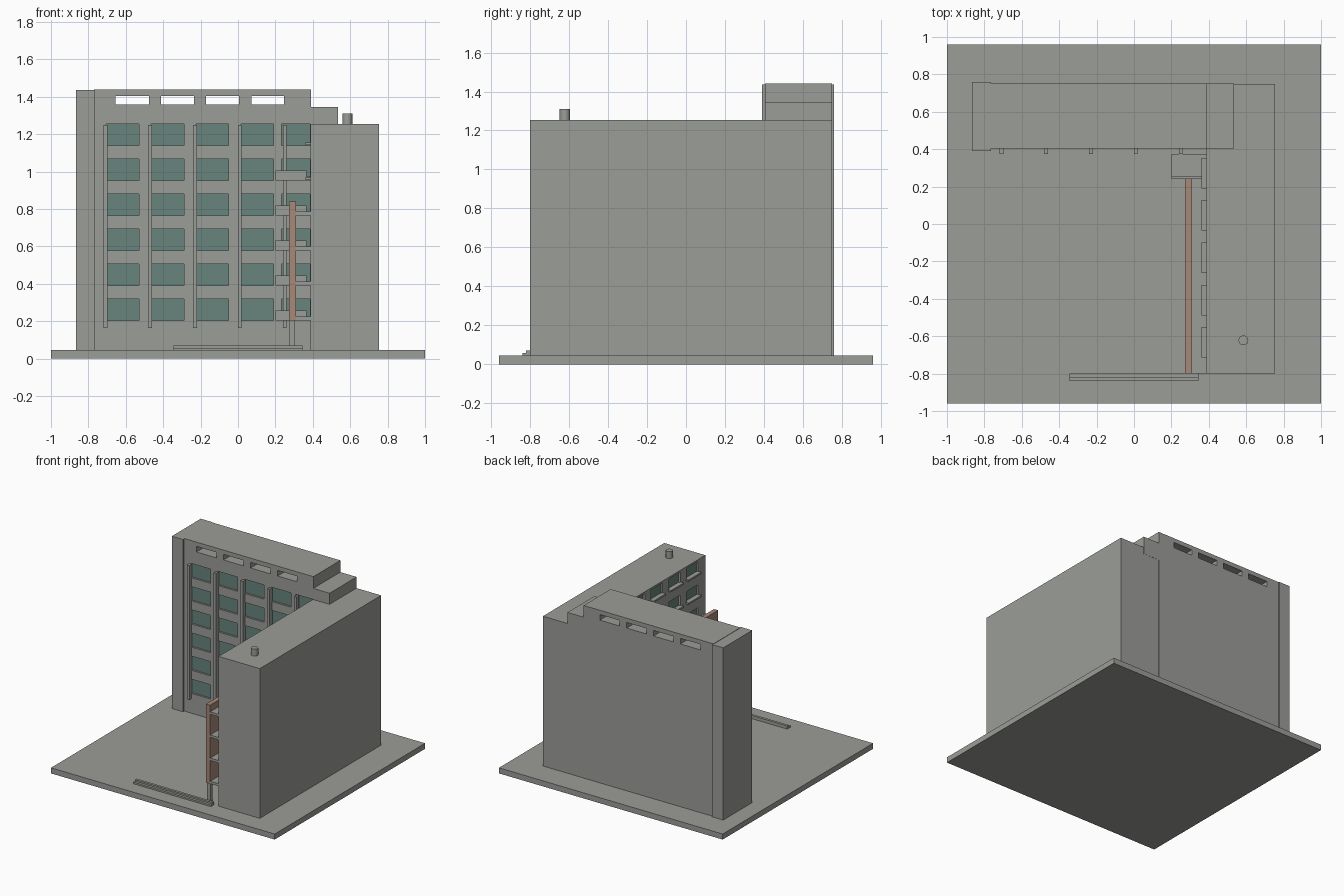
import bpy
import bmesh
import math

if "Cube" in bpy.data.objects:
    bpy.data.objects.remove(bpy.data.objects["Cube"])


def material(name, color):
    m = bpy.data.materials.new(name)
    m.diffuse_color = (*color, 1)
    m.use_nodes = True
    m.node_tree.nodes["Principled BSDF"].inputs["Base Color"].default_value = m.diffuse_color
    return m


CONCRETE = material("concrete_grey", (0.33, 0.34, 0.315))
GLASS = material("teal_glass", (0.14, 0.23, 0.20))
TAN = material("tan_panel", (0.38, 0.25, 0.19))


def boxes(name, extents, mat):
    """One object holding boxes given as (x0, x1, y0, y1, z0, z1)."""
    bm = bmesh.new()
    for x0, x1, y0, y1, z0, z1 in extents:
        verts = bmesh.ops.create_cube(bm, size=1)["verts"]
        for v in verts:
            v.co = ((x0 + x1) / 2 + v.co.x * (x1 - x0),
                    (y0 + y1) / 2 + v.co.y * (y1 - y0),
                    (z0 + z1) / 2 + v.co.z * (z1 - z0))
    mesh = bpy.data.meshes.new(name)
    bm.to_mesh(mesh)
    bm.free()
    ob = bpy.data.objects.new(name, mesh)
    bpy.context.collection.objects.link(ob)
    mesh.materials.append(mat)
    return ob


def cut(ob, extents):
    """Cut boxes out of an object and discard the cutter."""
    cutter = boxes("cutter", extents, CONCRETE)
    cutter.hide_render = True
    mod = ob.modifiers.new("openings", "BOOLEAN")
    mod.operation = "DIFFERENCE"
    mod.solver = "EXACT"
    mod.object = cutter
    bpy.context.view_layer.objects.active = ob
    bpy.ops.object.modifier_apply(modifier=mod.name)
    bpy.data.objects.remove(cutter)


G = 0.045                                        # top of ground slab
FLOORS = [0.205 + 0.187 * i for i in range(6)]

# Ground slab and front steps
boxes("ground_slab", [(-1, 1, -0.96, 0.96, 0, G)], CONCRETE)
boxes("front_steps", [(-0.345, 0.345, -0.84, -0.82, G, 0.058),
                      (-0.345, 0.345, -0.82, -0.80, G, 0.071)], CONCRETE)

# Rear wing with recessed windows and roof slots
rear = boxes("rear_wing", [(-0.77, 0.39, 0.405, 0.75, G, 1.44)], CONCRETE)
bays = [(-0.705 + 0.24 * i, -0.53 + 0.24 * i) for i in range(4)] + [(0.232, 0.386)]
cells = [(a, b, z, z + 0.115) for a, b in bays for z in FLOORS]
slots = [(-0.655 + 0.242 * i, -0.475 + 0.24 * i, 0.3, 0.9, 1.36, 1.405) for i in range(4)]
cut(rear, [(a, b, 0.38, 0.425, z0, z1) for a, b, z0, z1 in cells] + slots)
boxes("rear_windows", [(a, b, 0.420, 0.428, z0, z1) for a, b, z0, z1 in cells], GLASS)
boxes("rear_fins", [(x - 0.01, x + 0.01, 0.375, 0.41, 0.165, 1.25)
                    for x in (-0.708, -0.47, -0.23, 0.01, 0.25)], CONCRETE)
boxes("end_wall", [(-0.865, -0.765, 0.39, 0.76, G, 1.437)], CONCRETE)
boxes("roof_step", [(0.385, 0.535, 0.405, 0.75, 1.2, 1.345)], CONCRETE)

# Side wing with recessed windows on its courtyard wall
side = boxes("side_wing", [(0.387, 0.755, -0.8, 0.749, G, 1.255)], CONCRETE)
spans = [(-0.715 + 0.2265 * i, -0.552 + 0.2265 * i) for i in range(5)]
panes = [(a, b, z + 0.015, z + 0.1) for a, b in spans for z in FLOORS]
cut(side, [(0.36, 0.407, a + 0.008, b - 0.008, z0, z1) for a, b, z0, z1 in panes])
boxes("side_windows", [(0.402, 0.41, a + 0.008, b - 0.008, z0, z1)
                       for a, b, z0, z1 in panes], GLASS)
boxes("side_sills", [(0.362, 0.39, a, b, z0 - 0.012, z0 + 0.002)
                     for a, b, z0, z1 in panes], CONCRETE)

# Corner balconies: slab and front parapet
boxes("balcony_slabs", [(0.2, 0.39, 0.24, 0.375, z, z + 0.02) for z in FLOORS[:5]], CONCRETE)
boxes("balcony_parapets", [(0.2, 0.365, 0.24, 0.255, z + 0.02, z + 0.052)
                           for z in FLOORS[:5]], CONCRETE)

# Gallery along the side wing: tan screen, walkways, posts
boxes("gallery_screen", [(0.273, 0.31, -0.8, 0.24, 0.205, 0.84)], TAN)
boxes("gallery_walkways", [(0.305, 0.39, -0.798, 0.24, z, z + 0.02) for z in FLOORS[:4]], CONCRETE)
boxes("gallery_posts", [(0.275, 0.306, y, y + 0.03, G, 0.206)
                        for y in (-0.79, -0.45, -0.11, 0.2)], CONCRETE)

# Roof vent
bpy.ops.mesh.primitive_cylinder_add(vertices=24, radius=0.026, depth=0.07,
                                    location=(0.585, -0.622, 1.275))
vent = bpy.context.object
vent.name = "roof_vent"
vent.data.materials.append(CONCRETE)
bpy.ops.object.shade_smooth_by_angle(angle=math.radians(35))
